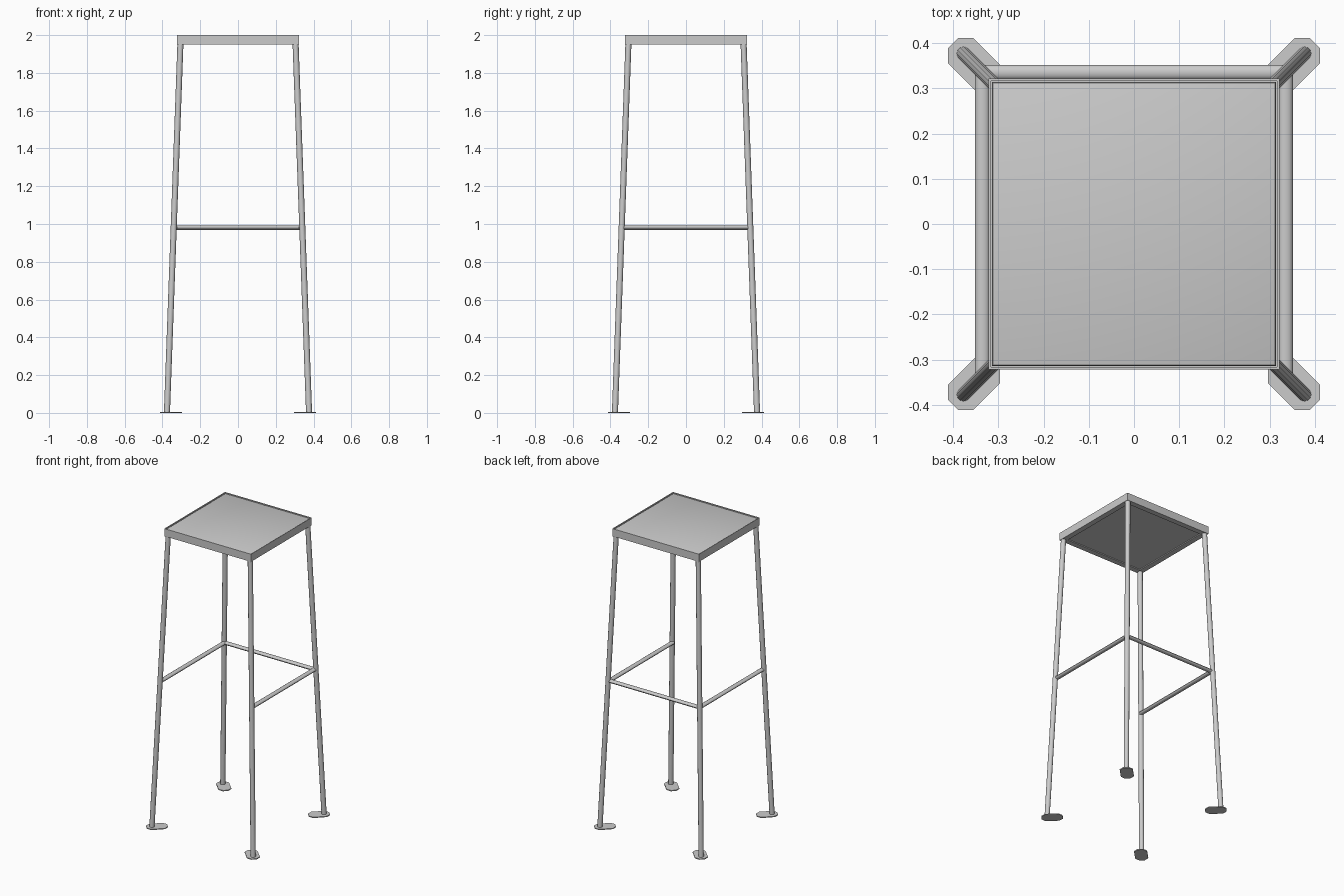
import bpy, bmesh, math
from mathutils import Vector

if "Cube" in bpy.data.objects:
    bpy.data.objects.remove(bpy.data.objects["Cube"])


def finish(name, bm, smooth=False):
    bmesh.ops.recalc_face_normals(bm, faces=bm.faces)
    mesh = bpy.data.meshes.new(name)
    bm.to_mesh(mesh)
    bm.free()
    obj = bpy.data.objects.new(name, mesh)
    bpy.context.collection.objects.link(obj)
    if smooth:
        bpy.ops.object.select_all(action='DESELECT')
        obj.select_set(True)
        bpy.context.view_layer.objects.active = obj
        bpy.ops.object.shade_smooth_by_angle(angle=math.radians(40))
    return obj


def prism(bm, outline, z0, z1):
    """Extrude a flat outline from z0 up to z1."""
    face = bm.faces.new([bm.verts.new((x, y, z0)) for x, y in outline])
    new = bmesh.ops.extrude_face_region(bm, geom=[face])["geom"]
    verts = [v for v in new if isinstance(v, bmesh.types.BMVert)]
    bmesh.ops.translate(bm, verts=verts, vec=(0, 0, z1 - z0))


def tube(name, a, b, sections, sides=12):
    """Bar between two points; sections gives two half-axis vectors."""
    u, v = (Vector(s) for s in sections)
    bm = bmesh.new()
    rings = []
    for p in (Vector(a), Vector(b)):
        angles = [2 * math.pi * i / sides for i in range(sides)]
        rings.append([bm.verts.new(p + u * math.cos(t) + v * math.sin(t))
                      for t in angles])
    for i in range(sides):
        j = (i + 1) % sides
        bm.faces.new((rings[0][i], rings[0][j], rings[1][j], rings[1][i]))
    bm.faces.new(rings[0][::-1])
    bm.faces.new(rings[1])
    return finish(name, bm, smooth=True)


# Seat frame: L-shaped angle profile swept round a square
PROFILE = ((0.322, 1.949), (0.322, 2.0), (0.316, 2.0),
           (0.316, 1.955), (0.286, 1.955), (0.286, 1.949))
bm = bmesh.new()
loops = [[bm.verts.new((sx * r, sy * r, z))
          for sx, sy in ((-1, -1), (1, -1), (1, 1), (-1, 1))]
         for r, z in PROFILE]
for k in range(len(loops)):
    lo, hi = loops[k], loops[(k + 1) % len(loops)]
    for i in range(4):
        j = (i + 1) % 4
        bm.faces.new((lo[i], lo[j], hi[j], hi[i]))
finish("seat_frame", bm)

# Seat panel with softened top edges, resting on the frame lip
P = 0.314
bm = bmesh.new()
prism(bm, [(-P, -P), (P, -P), (P, P), (-P, P)], 1.955, 1.997)
rim = [e for e in bm.edges if all(v.co.z > 1.99 for v in e.verts)]
bmesh.ops.bevel(bm, geom=rim, offset=0.006, segments=2, profile=0.5,
                affect='EDGES')
finish("seat_panel", bm, smooth=True)

# Splayed legs and stretched octagonal foot plates
BOT, TOP, RUNG_Z = 0.376, 0.305, 0.98
for sx, sx_name in ((-1, "left"), (1, "right")):
    for sy, sy_name in ((-1, "front"), (1, "back")):
        tag = sy_name + "_" + sx_name
        tube(tag + "_leg", (sx * BOT, sy * BOT, 0.006),
             (sx * TOP, sy * TOP, 1.95), ((0.016, 0, 0), (0, 0.016, 0)))
        # Octagon pulled apart along the diagonal
        outline = []
        for i in range(8):
            t = math.radians(22.5 + 45 * i)
            c = 0.372 if math.cos(t) + math.sin(t) > 0 else 0.336
            outline.append((sx * (c + 0.043 * math.cos(t)),
                            sy * (c + 0.043 * math.sin(t))))
        bm = bmesh.new()
        prism(bm, outline, 0.0, 0.006)
        finish(tag + "_foot", bm)

# Oval rungs on the left, right and back; the front stays open
R = 0.335
W, H = 0.016, 0.0108
for name, a, b, side in (
        ("left_rung", (-R, -R), (-R, R), (W, 0, 0)),
        ("right_rung", (R, -R), (R, R), (W, 0, 0)),
        ("back_rung", (-R, R), (R, R), (0, W, 0))):
    tube(name, (*a, RUNG_Z), (*b, RUNG_Z), (side, (0, 0, H)))
